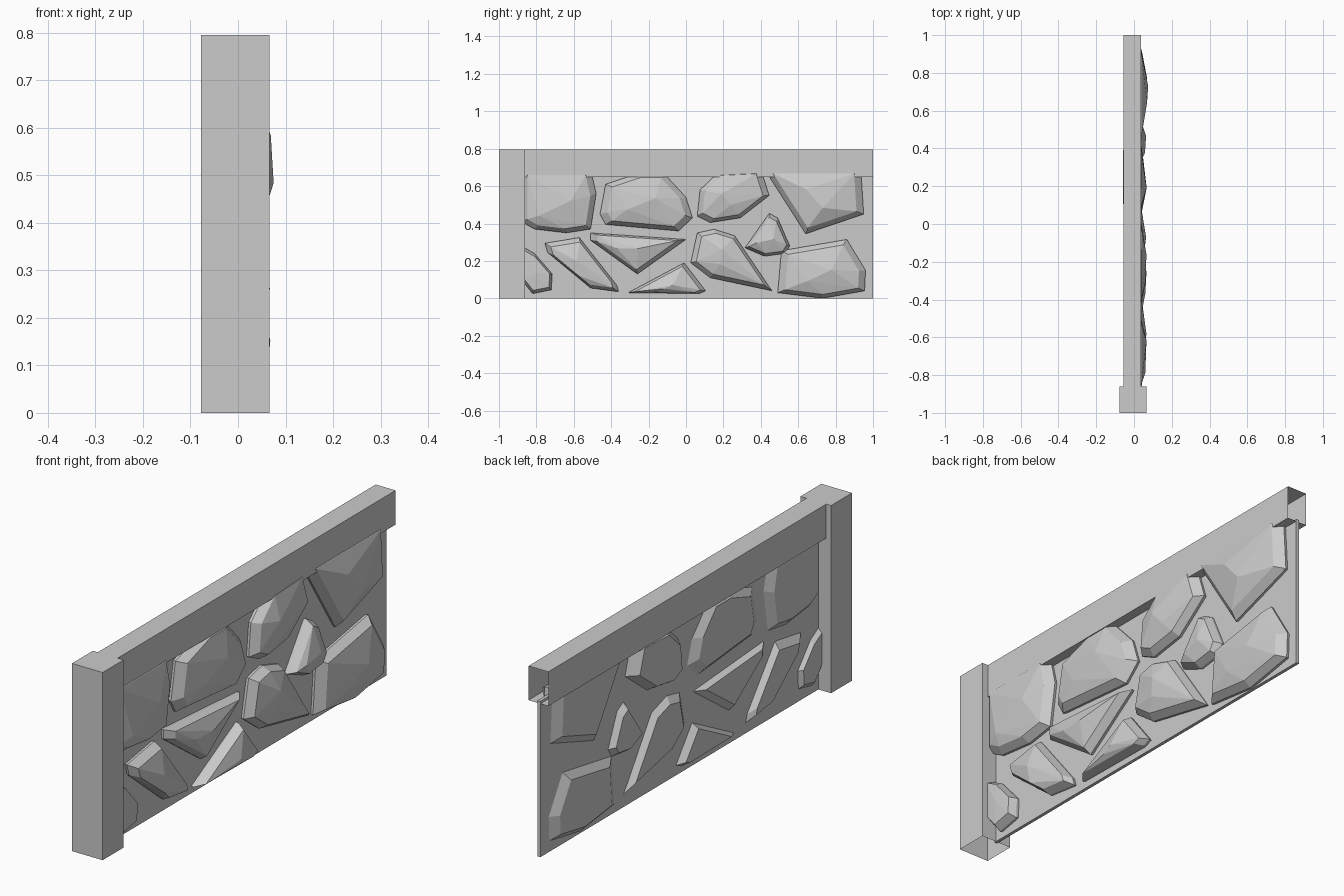
import bpy, bmesh
from mathutils import Vector

if "Cube" in bpy.data.objects:
    bpy.data.objects.remove(bpy.data.objects["Cube"])


def make_object(name, bm):
    mesh = bpy.data.meshes.new(name)
    bmesh.ops.recalc_face_normals(bm, faces=bm.faces[:])
    bm.to_mesh(mesh)
    bm.free()
    ob = bpy.data.objects.new(name, mesh)
    bpy.context.collection.objects.link(ob)
    return ob


def box(name, lo, hi, open_dirs=()):
    """Axis-aligned box, leaving out faces that point along open_dirs."""
    lo, hi = Vector(lo), Vector(hi)
    bm = bmesh.new()
    bmesh.ops.create_cube(bm, size=1)
    bm.normal_update()
    gone = [f for f in bm.faces
            if any(f.normal.dot(Vector(d)) > 0.9 for d in open_dirs)]
    bmesh.ops.delete(bm, geom=gone, context='FACES_ONLY')
    for v in bm.verts:
        v.co = (lo + hi) / 2 + v.co * (hi - lo)
    return make_object(name, bm)


def stone(name, outline, front=0.067, back=-0.042, lean=(0.0, 0.0)):
    """Faceted rock: widest outline at the panel, smaller rings front and back."""
    ys, zs = zip(*outline)
    cy, cz = (min(ys) + max(ys) + 2 * sum(ys) / len(ys)) / 4, sum(zs) / len(zs)
    bm = bmesh.new()

    def ring(x, s, dy=0, dz=0):
        for y, z in outline:
            bm.verts.new((x, cy + (y - cy) * s + dy, cz + (z - cz) * s + dz))

    ring(0.008, 1.0)
    ring(-0.012, 0.98)
    ring(0.040, 0.84)
    ring(back, 0.74)
    bm.verts.new((front, cy + lean[0], cz + lean[1]))
    bm.verts.new((front - 0.006, cy - lean[0] - 0.05, cz - lean[1] - 0.02))
    res = bmesh.ops.convex_hull(bm, input=bm.verts[:])
    loose = [v for v in bm.verts if not v.link_faces]
    bmesh.ops.delete(bm, geom=loose, context='VERTS')
    return make_object(name, bm)


# Frame: post, cap rail and thin panel
box("end_post", (-0.078, -1.0, 0), (0.066, -0.86, 0.795), [(0, 0, -1)])
box("top_rail", (-0.055, -0.86, 0.65), (0.038, 1.0, 0.795), [(0, 1, 0), (0, -1, 0)])
box("panel", (-0.018, -0.87, 0), (-0.004, 1.0, 0.66))

# Upper row of stones, tops tucked under the rail
stone("stone_upper_1", [(-.88, .69), (-.88, .41), (-.81, .37), (-.64, .35),
                        (-.51, .37), (-.48, .56), (-.51, .69)], 0.066, lean=(.06, .03))
stone("stone_upper_2", [(-.46, .45), (-.43, .61), (-.25, .67), (-.12, .67), (0, .54),
                        (.035, .43), (-.04, .36), (-.43, .395)], 0.066, lean=(.05, .02))
stone("stone_upper_3", [(.06, .44), (.075, .58), (.18, .68), (.40, .69),
                        (.445, .55), (.29, .43), (.13, .405)], 0.066, -0.058, (-.05, .02))
stone("stone_upper_4", [(.42, .69), (.64, .345), (.95, .45), (.935, .69)],
      0.075, lean=(.02, -.06))

# Lower stones
stone("stone_small", [(.445, .455), (.49, .43), (.555, .28), (.53, .24),
                      (.42, .225), (.315, .27)], 0.064, lean=(.02, 0))
stone("stone_lower_1", [(-.88, .28), (-.81, .24), (-.715, .13), (-.72, .045),
                        (-.82, .025), (-.88, .1)], 0.046, -0.035)
stone("stone_lower_2", [(-.755, .295), (-.57, .325), (-.37, .07), (-.36, .035),
                        (-.51, .055), (-.74, .245)], 0.066, lean=(-.03, .03))
stone("stone_lower_3", [(-.51, .35), (0, .315), (-.26, .13), (-.51, .31)],
      0.066, lean=(.03, -.01))
stone("stone_lower_4", [(-.31, .03), (-.01, .19), (.105, .04), (.07, .025)], 0.064)
stone("stone_lower_5", [(.025, .19), (.06, .35), (.15, .37), (.26, .335),
                        (.46, .04), (.13, .11)], 0.067, lean=(-.02, .03))
stone("stone_lower_6", [(.49, .03), (.51, .255), (.86, .315), (.96, .15),
                        (.955, .04), (.73, 0)], 0.068, lean=(.04, .02))
